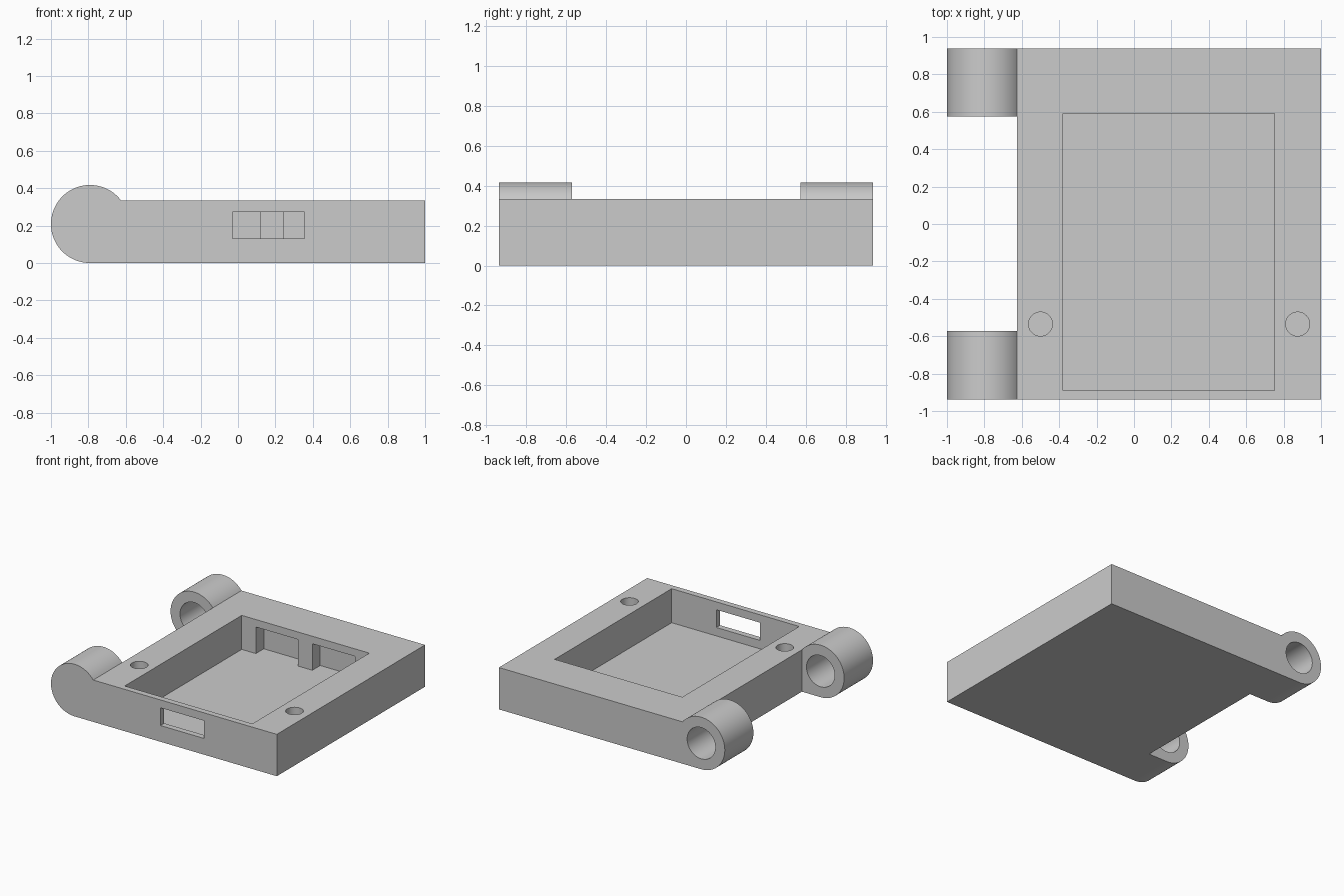
import bpy, bmesh, math
from mathutils import Matrix, Vector

cube = bpy.data.objects.get("Cube")
if cube:
    bpy.data.objects.remove(cube, do_unlink=True)

HALF_Y, TOP, FLOOR = 0.9375, 0.335, 0.0625
R, PIN_R = 0.2085, 0.125            # hinge barrel and pin hole radii
CX, CZ = -1 + R, R                  # hinge axis
WALL_X = CX + math.sqrt(R * R - (TOP - CZ) ** 2)

grey = bpy.data.materials.new("plain grey")
grey.use_nodes = True
colour = (0.6, 0.6, 0.6, 1)
grey.diffuse_color = colour
grey.node_tree.nodes["Principled BSDF"].inputs["Base Color"].default_value = colour


def add_object(name, bm):
    bmesh.ops.recalc_face_normals(bm, faces=bm.faces[:])
    mesh = bpy.data.meshes.new(name)
    bm.to_mesh(mesh)
    bm.free()
    mesh.materials.append(grey)
    obj = bpy.data.objects.new(name, mesh)
    bpy.context.collection.objects.link(obj)
    return obj


def box(name, x, y, z):
    bm = bmesh.new()
    centre = Vector([(a + b) / 2 for a, b in (x, y, z)])
    size = [b - a for a, b in (x, y, z)]
    bmesh.ops.create_cube(bm, size=1, matrix=Matrix.Translation(centre) @ Matrix.Diagonal((*size, 1)))
    return add_object(name, bm)


def cylinder(name, centre, radius, depth, along_y=False):
    bm = bmesh.new()
    turn = Matrix.Rotation(math.pi / 2, 4, "X") if along_y else Matrix()
    bmesh.ops.create_cone(bm, cap_ends=True, segments=64, radius1=radius, radius2=radius,
                          depth=depth, matrix=Matrix.Translation(centre) @ turn)
    return add_object(name, bm)


# Tray body: side profile with a round hinge end, extruded across the depth
start, end, steps = math.atan2(TOP - CZ, WALL_X - CX), 1.5 * math.pi, 56
angles = [start + (end - start) * i / steps for i in range(steps + 1)]
profile = [(1, 0), (1, TOP)] + [(CX + R * math.cos(a), CZ + R * math.sin(a)) for a in angles]
bm = bmesh.new()
face = bm.faces.new([bm.verts.new((x, -HALF_Y, z)) for x, z in profile])
extruded = bmesh.ops.extrude_face_region(bm, geom=[face], use_keep_orig=True)
bmesh.ops.translate(bm, verts=[v for v in extruded["geom"] if isinstance(v, bmesh.types.BMVert)],
                    vec=(0, 2 * HALF_Y, 0))
tray = add_object("hinged_tray", bm)

# Cutters: hinge gap, pocket, front window, rear recesses, pin holes, screw holes
cutters = [
    box("hinge_gap", (-1.3, WALL_X), (-0.572, 0.575), (-0.5, 1)),
    box("pocket", (-0.38, 0.75), (-0.89, 0.59), (FLOOR, 1)),
    box("front_window", (-0.03, 0.355), (-1.1, -0.8), (0.13, 0.272)),
    cylinder("rear_pin_hole", (CX, 0.8, CZ), PIN_R, 0.8, True),
    cylinder("front_pin_hole", (CX, -0.65, CZ), PIN_R, 0.5, True),
]
for side, x in (("right", (-0.255, 0.12)), ("left", (0.245, 0.625))):
    cutters.append(box(side + "_recess", x, (0.5, 0.69), (FLOOR, 0.275)))
for side, x in (("right", -0.5), ("left", 0.875)):
    cutters.append(cylinder(side + "_screw_hole", (x, -0.535, 0.4), 0.064, 0.5))

for cutter in cutters:
    cutter.hide_render = True
    mod = tray.modifiers.new(cutter.name, "BOOLEAN")
    mod.operation, mod.solver, mod.object = "DIFFERENCE", "EXACT", cutter

# Bake the cuts and drop the cutters
depsgraph = bpy.context.evaluated_depsgraph_get()
baked = bpy.data.meshes.new_from_object(tray.evaluated_get(depsgraph))
tray.modifiers.clear()
tray.data = baked
baked.materials.clear()
baked.materials.append(grey)
for cutter in cutters:
    bpy.data.objects.remove(cutter, do_unlink=True)

# Smooth barrels and bores, crisp edges
bpy.ops.object.select_all(action="DESELECT")
tray.select_set(True)
bpy.context.view_layer.objects.active = tray
bpy.ops.object.shade_smooth_by_angle(angle=math.radians(30))
